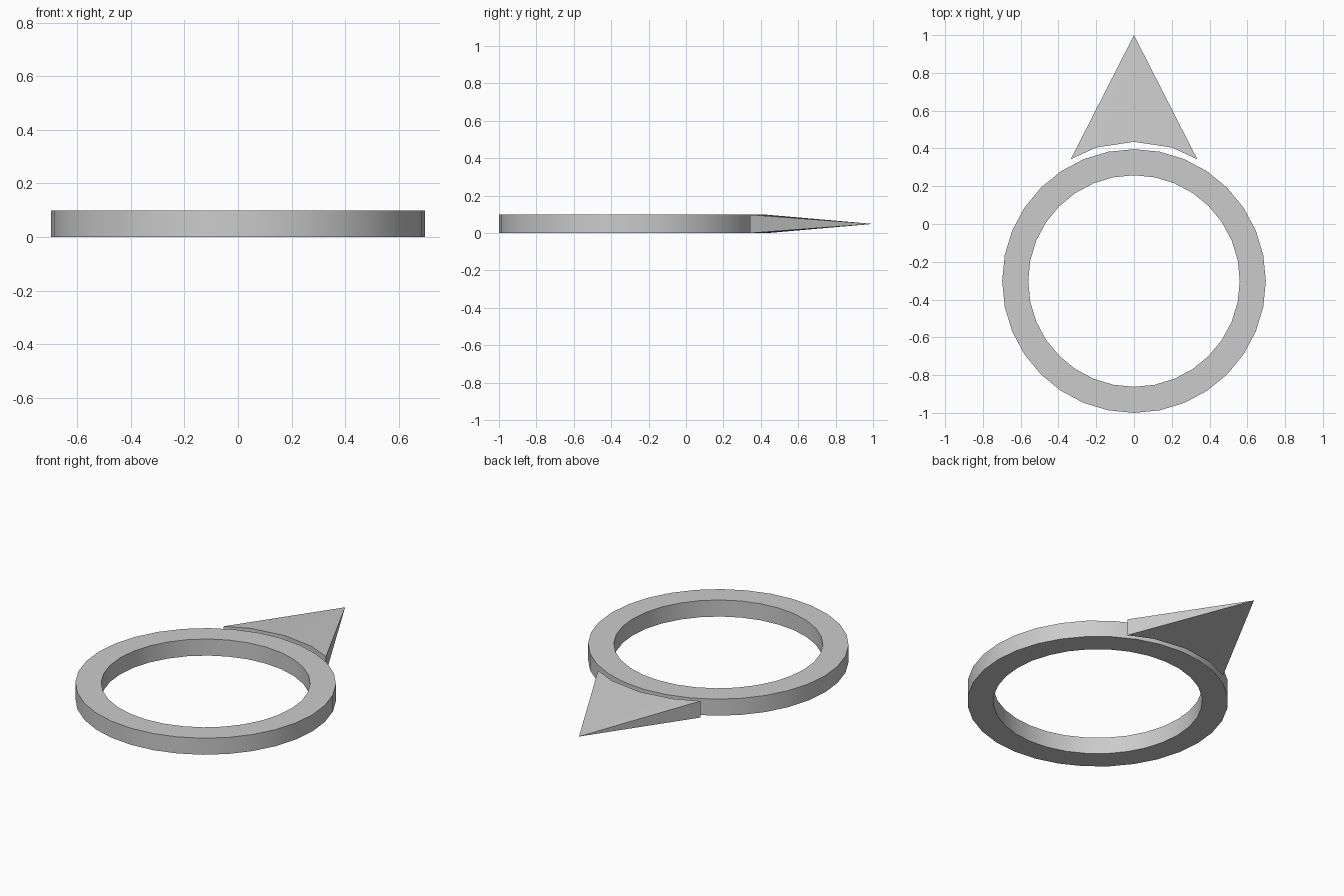
import bpy, bmesh, math

if "Cube" in bpy.data.objects:
    bpy.data.objects.remove(bpy.data.objects["Cube"])

H = 0.098        # thickness of both parts
CY = -0.302      # ring centre


def make_object(name, bm):
    bmesh.ops.recalc_face_normals(bm, faces=bm.faces)
    mesh = bpy.data.meshes.new(name)
    bm.to_mesh(mesh)
    bm.free()
    obj = bpy.data.objects.new(name, mesh)
    bpy.context.collection.objects.link(obj)
    return obj


# Ring: rectangular section swept around 32 sides
N = 32
section = [(0.56, 0), (0.698, 0), (0.698, H), (0.56, H)]
bm = bmesh.new()
loops = []
for i in range(N):
    a = 2 * math.pi * i / N
    loops.append([bm.verts.new((r * math.cos(a), CY + r * math.sin(a), z)) for r, z in section])
for i in range(N):
    a, b = loops[i], loops[(i + 1) % N]
    for j in range(4):
        k = (j + 1) % 4
        bm.faces.new((a[j], b[j], b[k], a[k]))
ring = make_object("ring", bm)
bpy.context.view_layer.objects.active = ring
ring.select_set(True)
bpy.ops.object.shade_smooth_by_angle(angle=math.radians(30))

# Pointer: curved back wall tapering to a single tip
half = [(0.335, 0.343), (0.2, 0.405)]
back = [(-x, y) for x, y in half] + [(0, 0.435)] + half[::-1]
bm = bmesh.new()
tip = bm.verts.new((0, 1, H / 2))
low = [bm.verts.new((x, y, 0)) for x, y in back]
top = [bm.verts.new((x, y, H)) for x, y in back]
for i in range(len(back) - 1):
    bm.faces.new((low[i], low[i + 1], top[i + 1], top[i]))
    bm.faces.new((top[i], top[i + 1], tip))
    bm.faces.new((low[i + 1], low[i], tip))
bm.faces.new((low[0], top[0], tip))
bm.faces.new((top[-1], low[-1], tip))
make_object("pointer", bm)
